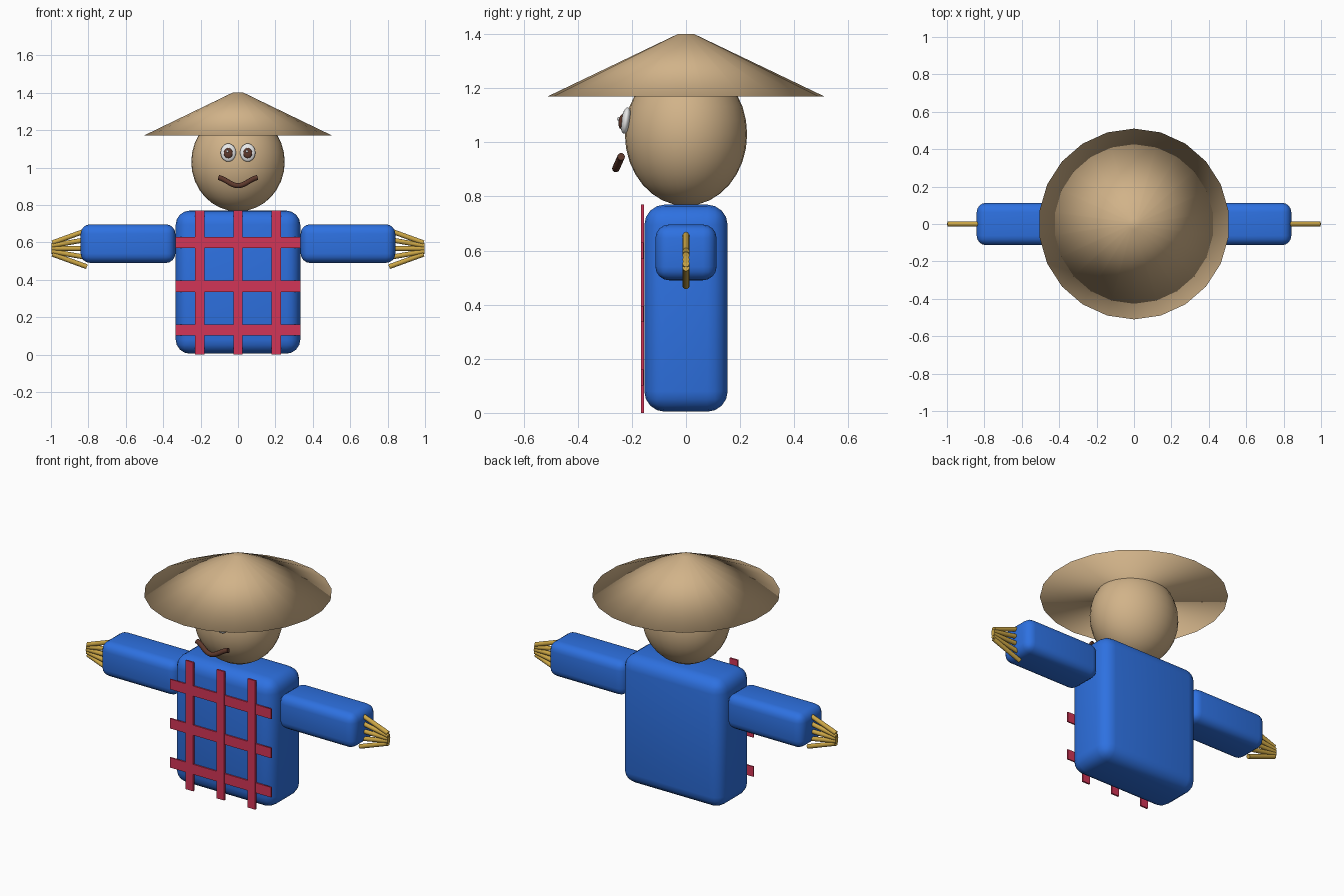
import bpy, math
from mathutils import Vector

cube = bpy.data.objects.get("Cube")
if cube:
    bpy.data.objects.remove(cube, do_unlink=True)


def material(name, rgb):
    m = bpy.data.materials.new(name)
    m.use_nodes = True
    m.diffuse_color = (*rgb, 1)
    m.node_tree.nodes["Principled BSDF"].inputs["Base Color"].default_value = (*rgb, 1)
    return m


STRAW = material("straw tan", (0.64, 0.45, 0.25))
BLUE = material("shirt blue", (0.027, 0.165, 0.75))
RED = material("stripe red", (0.65, 0.035, 0.095))
GOLD = material("finger gold", (0.6, 0.38, 0.06))
BROWN = material("dark brown", (0.11, 0.04, 0.025))
WHITE = material("eye white", (0.8, 0.8, 0.8))


def finish(name, mat, smooth=None):
    ob = bpy.context.object
    ob.name = name
    ob.data.materials.append(mat)
    if smooth == "all":
        bpy.ops.object.shade_smooth()
    elif smooth:
        bpy.ops.object.shade_smooth_by_angle(angle=math.radians(smooth))
    return ob


def box(name, mat, center, size, bevel=0):
    bpy.ops.mesh.primitive_cube_add(size=1, location=center)
    bpy.context.object.scale = size
    bpy.ops.object.transform_apply(location=False, rotation=False, scale=True)
    if bevel:
        mod = bpy.context.object.modifiers.new("rounding", "BEVEL")
        mod.width = bevel
        mod.segments = 4
        bpy.ops.object.modifier_apply(modifier=mod.name)
    return finish(name, mat, 40 if bevel else None)


def ball(name, mat, center, radii, tilt=0, segments=32):
    bpy.ops.mesh.primitive_uv_sphere_add(segments=segments, ring_count=segments // 2,
                                         radius=1, location=center, rotation=(tilt, 0, 0))
    bpy.context.object.scale = radii
    return finish(name, mat, "all")


def rod(name, mat, start, end, radius):
    a, b = Vector(start), Vector(end)
    bpy.ops.mesh.primitive_cylinder_add(vertices=12, radius=radius, depth=(b - a).length,
                                        location=(a + b) / 2)
    bpy.context.object.rotation_euler = (b - a).to_track_quat("Z", "Y").to_euler()
    return finish(name, mat, 40)


# Torso with a lattice of flat stripes on the chest
box("torso", BLUE, (0, 0, 0.387), (0.666, 0.308, 0.765), 0.075)
for i in (-1, 0, 1):
    box("vertical_stripe", RED, (i * 0.205, -0.161, 0.385), (0.05, 0.01, 0.77))
    box("horizontal_stripe", RED, (0, -0.1615, 0.365 + i * 0.234), (0.67, 0.008, 0.06))

# Arms, and straw fingers that converge toward their tips
for side, label in ((1, "left"), (-1, "right")):
    box(label + "_arm", BLUE, (side * 0.588, 0, 0.593), (0.506, 0.226, 0.206), 0.05)
    for i in range(-2, 3):
        angle = math.radians(10 * i)
        dx, dz = 0.098 * math.cos(angle), 0.098 * math.sin(angle)
        z = 0.567 + i * 0.032
        rod(label + "_finger", GOLD, (side * (0.9 - dx), 0, z + dz),
            (side * (0.9 + dx), 0, z - dz), 0.013)

# Head and conical hat
ball("head", STRAW, (0, 0, 1.03), (0.25, 0.226, 0.265))
bpy.ops.mesh.primitive_cone_add(vertices=22, radius1=0.51, radius2=0.03, depth=0.23,
                                location=(0, 0, 1.285))
finish("hat", STRAW, "all")

# Eyes
for side, label in ((1, "left"), (-1, "right")):
    x = side * 0.052
    ball(label + "_eye", WHITE, (x, -0.222, 1.08), (0.041, 0.018, 0.049), -0.15, 24)
    ball(label + "_pupil", BROWN, (x, -0.237, 1.077), (0.024, 0.012, 0.028), -0.15, 16)
    ball(label + "_glint", WHITE, (x - 0.004, -0.249, 1.086), (0.007, 0.006, 0.007), 0, 8)

# Smiling mouth as a curved tube
curve = bpy.data.curves.new("mouth", "CURVE")
curve.dimensions = "3D"
curve.bevel_depth = 0.014
curve.bevel_resolution = 3
curve.use_fill_caps = True
spline = curve.splines.new("POLY")
steps = 16
spline.points.add(steps)
for i, p in enumerate(spline.points):
    t = 2 * i / steps - 1
    drop = 0.5 + 0.5 * math.cos(math.pi * t * 0.9)
    p.co = (0.104 * t, -0.239 - 0.02 * drop, 0.948 - 0.045 * drop, 1)
mouth = bpy.data.objects.new("mouth", curve)
bpy.context.collection.objects.link(mouth)
bpy.ops.object.select_all(action="DESELECT")
mouth.select_set(True)
bpy.context.view_layer.objects.active = mouth
bpy.ops.object.convert(target="MESH")
finish("mouth", BROWN, 40)
